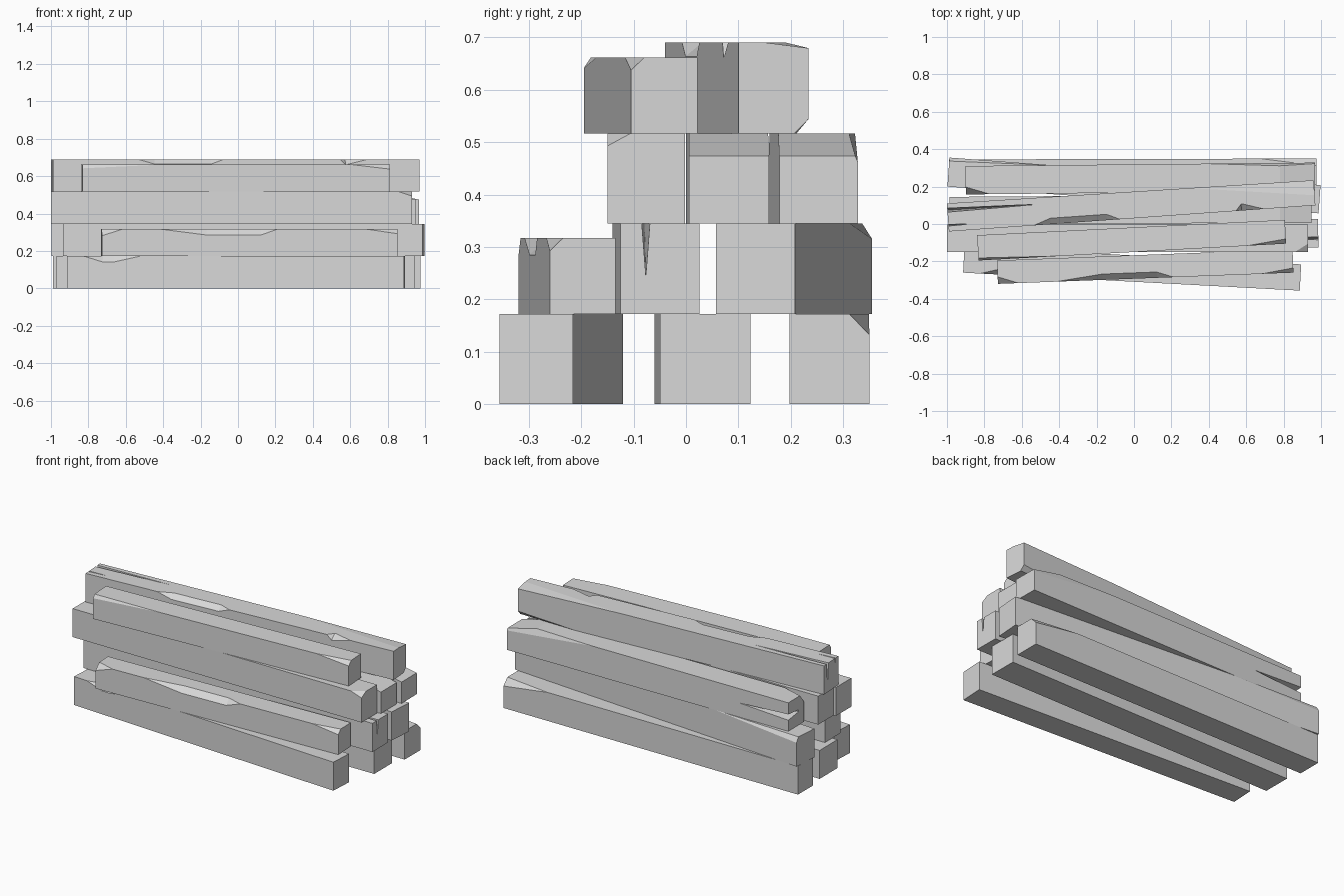
import bpy, bmesh
from mathutils import Vector

cube = bpy.data.objects.get("Cube")
if cube:
    bpy.data.objects.remove(cube, do_unlink=True)

# One plain grey for all the timber
COLOUR = (0.69, 0.69, 0.69, 1)
timber = bpy.data.materials.new("plain_grey")
timber.use_nodes = True
timber.diffuse_color = COLOUR
timber.node_tree.nodes["Principled BSDF"].inputs["Base Color"].default_value = COLOUR


def hull_object(name, points):
    """Object made of the convex hull of the points."""
    bm = bmesh.new()
    verts = [bm.verts.new(p) for p in points]
    bmesh.ops.convex_hull(bm, input=verts)
    loose = [v for v in bm.verts if not v.link_faces]
    bmesh.ops.delete(bm, geom=loose, context='VERTS')
    bmesh.ops.recalc_face_normals(bm, faces=bm.faces[:])
    bmesh.ops.dissolve_limit(bm, angle_limit=0.001, verts=bm.verts[:], edges=bm.edges[:])
    mesh = bpy.data.meshes.new(name)
    bm.to_mesh(mesh)
    bm.free()
    mesh.materials.append(timber)
    obj = bpy.data.objects.new(name, mesh)
    bpy.context.collection.objects.link(obj)
    return obj


class Beam:
    """Beam between two ends (x, front y, back y); v runs across, w runs up."""

    def __init__(self, name, left, right, z0, z1):
        self.left, self.right, self.z0, self.z1 = left, right, z0, z1
        self.slope = (right[1] - left[1]) / (right[0] - left[0])
        corners = [self.point(x, v, w) for x in (left[0], right[0])
                   for v in (0, 1) for w in (0, 1)]
        self.obj = hull_object(name, corners)

    def point(self, x, v, w):
        (xl, fl, bl), (xr, fr, br) = self.left, self.right
        t = (x - xl) / (xr - xl)
        front, back = fl + (fr - fl) * t, bl + (br - bl) * t
        skew = self.slope * (v - 0.5) * (back - front)
        return Vector((x - skew, front + (back - front) * v,
                       self.z0 + (self.z1 - self.z0) * w))

    def cut(self, pts, out):
        """Remove the shape of pts swept outward; a cut never takes the whole beam."""
        swept = [tuple(a + b for a, b in zip(p, out)) for p in pts]
        cutter = hull_object("cutter", [self.point(*p) for p in pts + swept])
        cutter.hide_render = True
        mod = self.obj.modifiers.new("cut", 'BOOLEAN')
        mod.operation, mod.solver, mod.object = 'DIFFERENCE', 'EXACT', cutter
        bpy.context.view_layer.update()
        graph = bpy.context.evaluated_depsgraph_get()
        mesh = bpy.data.meshes.new_from_object(self.obj.evaluated_get(graph))
        self.obj.modifiers.clear()
        if len(mesh.polygons) > 5:
            self.obj.data = mesh
        bpy.data.objects.remove(cutter, do_unlink=True)

    def corner(self, side, x, across, height, back=False, low=False):
        """Sliver off an end corner, running along the edge to x."""
        end = (self.right if side > 0 else self.left)[0]
        v, w = (1 if back else 0), (0 if low else 1)
        sv, sw = (1 if back else -1), (-1 if low else 1)
        self.cut([(end, v - sv * across, w), (end, v, w - sw * height), (x, v, w)],
                 (side * 0.2, sv, sw))

    def chip(self, x0, xa, xb, x1, across, drop):
        """Chip out of the front top edge."""
        self.cut([(x0, 0, 1), (x1, 0, 1), (xa, 0, 1 - drop), (xb, 0, 1 - drop),
                  (xa, across, 1), (xb, across, 1)], (0, -1, 1))

    def slit(self, side, tip, v, half, floor):
        """Upright drying crack in an end."""
        end = (self.right if side > 0 else self.left)[0]
        self.cut([(tip, v, 1.1), (end, v - half, 1.1), (end, v + half, 1.1),
                  (end, v, floor), (tip, v, 0.95)], (side * 0.05, 0, 0))

    def end_chamfer(self, x, height):
        """Slope across the top of the right end."""
        end = self.right[0]
        self.cut([(x, -0.2, 1), (x, 1.2, 1), (end, -0.2, 1 - height),
                  (end, 1.2, 1 - height)], (0.05, 0, 0.5))


Z = (0, 0.172, 0.345, 0.517, 0.69)

# Bottom layer
b = Beam("bottom_front_beam", (-0.91, -0.26, -0.12), (0.89, -0.356, -0.216), Z[0], Z[1])
b.chip(-0.82, -0.72, -0.66, -0.52, 0.2, 0.18)
Beam("bottom_middle_beam", (-0.97, -0.06, 0.11), (0.945, -0.05, 0.123), Z[0], Z[1])
b = Beam("bottom_back_beam", (-0.99, 0.2, 0.345), (0.975, 0.198, 0.35), Z[0], Z[1])
b.corner(1, 0.68, 0.25, 0.23, back=True)

# Second layer
b = Beam("second_front_beam", (-0.73, -0.32, -0.195), (0.85, -0.26, -0.135), Z[1], 0.317)
b.chip(-0.42, -0.17, 0.12, 0.21, 0.25, 0.22)
b.corner(-1, -0.62, 0.3, 0.25)
b.corner(1, 0.68, 0.2, 0.17)
b = Beam("second_middle_beam", (-0.935, -0.14, 0.01), (0.985, -0.125, 0.026), Z[1], Z[2])
b.slit(1, 0.7, 0.32, 0.06, 0.42)
b = Beam("second_back_beam", (-0.992, 0.2, 0.355), (0.992, 0.057, 0.208), Z[1], Z[2])
b.corner(-1, -0.42, 0.12, 0.17, back=True)

# Third layer
b = Beam("third_front_beam", (-1, -0.15, -0.002), (0.93, -0.15, -0.002), Z[2], Z[3])
b.corner(1, 0.86, 0.3, 0.14)
b = Beam("third_middle_beam", (-0.985, 0, 0.145), (0.95, 0.006, 0.158), Z[2], Z[3])
b.end_chamfer(0.78, 0.25)
b = Beam("third_back_beam", (-0.9, 0.158, 0.31), (0.968, 0.178, 0.328), Z[2], Z[3])
b.corner(1, 0.4, 0.15, 0.32, back=True)
b.end_chamfer(0.78, 0.25)
b.corner(-1, -0.77, 0.26, 0.3)
b.cut([(-0.52, 1.2, 0.5), (-0.75, 0.35, 0.5), (-0.93, 1.2, 0.36), (-0.93, 1.2, 0.62),
       (-0.93, 0.35, 0.46), (-0.93, 0.35, 0.54)], (-0.02, 0, 0))

# Top layer
b = Beam("top_front_beam", (-0.835, -0.195, -0.06), (0.81, -0.105, 0.022), Z[3], 0.662)
b.corner(-1, -0.4, 0.1, 0.14)
b.corner(1, 0.6, 0.2, 0.17)
b = Beam("top_back_beam", (-0.995, -0.04, 0.11), (0.965, 0.1, 0.234), Z[3], Z[4])
b.chip(-0.54, -0.45, -0.15, -0.08, 0.22, 0.15)
b.chip(0.54, 0.57, 0.58, 0.69, 0.25, 0.16)
b.slit(-1, -0.52, 0.76, 0.08, 0.3)
b.slit(-1, -0.88, 0.22, 0.04, 0.8)
b.corner(1, 0.6, 0.2, 0.16, back=True, low=True)
b.corner(1, 0.3, 0.6, 0.06, back=True)
